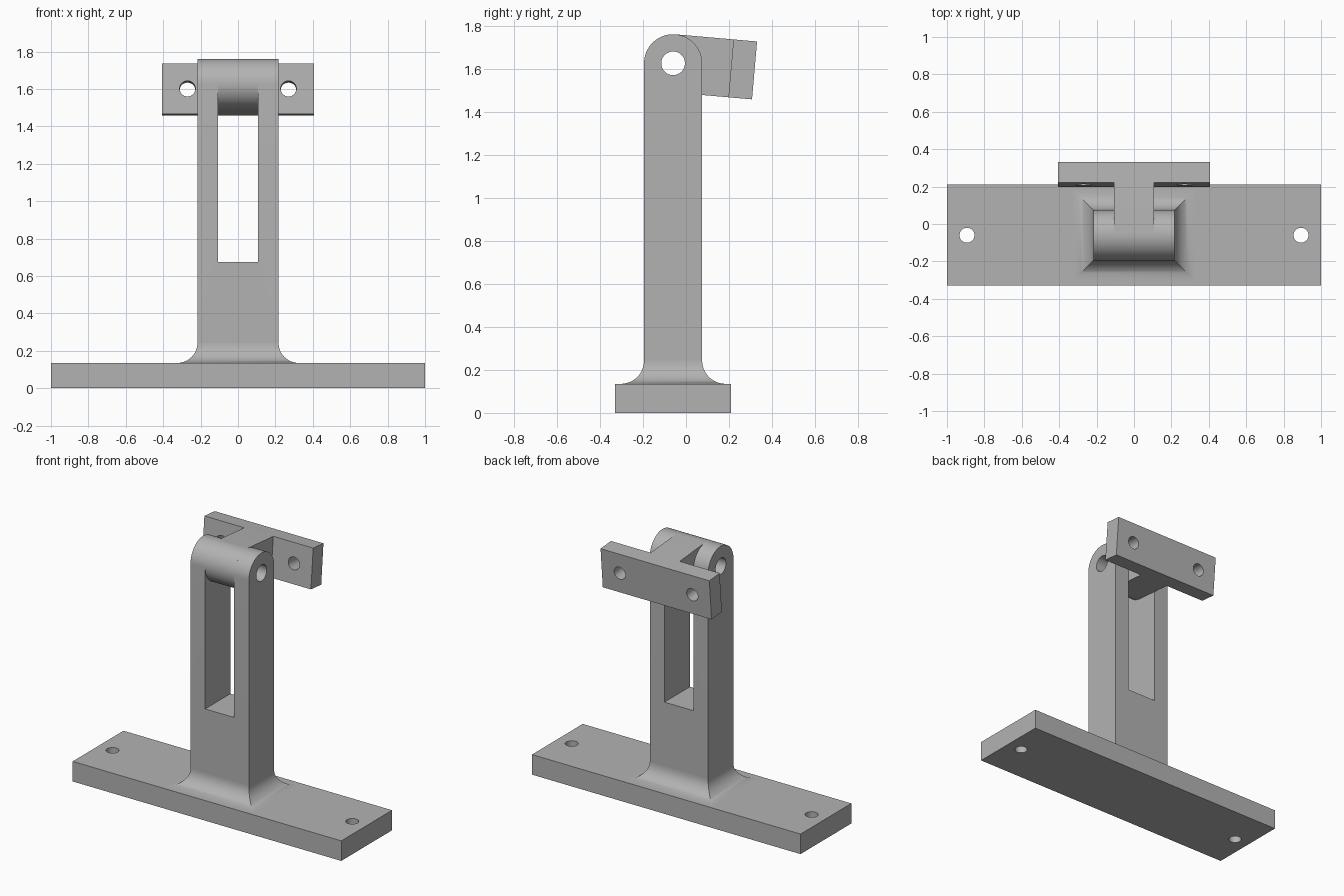
import bpy, bmesh, math
from mathutils import Matrix, Vector

cube = bpy.data.objects.get("Cube")
if cube:
    bpy.data.objects.remove(cube, do_unlink=True)

PIVOT = Vector((0, -0.06, 1.625))
R = 0.135            # knuckle radius, half the post depth
HALF = 0.217         # half post width
SLOT = 0.108         # half slot width
BASE_TOP = 0.135
FILLET = 0.108
TILT = Matrix.Translation(PIVOT) @ Matrix.Rotation(math.radians(-5), 4, 'X')

grey = bpy.data.materials.new("plain_grey")
grey.use_nodes = True
grey.diffuse_color = (0.45, 0.45, 0.45, 1)
grey.node_tree.nodes["Principled BSDF"].inputs["Base Color"].default_value = grey.diffuse_color


def finish(name, bm, matrix=Matrix()):
    bmesh.ops.transform(bm, matrix=matrix, verts=bm.verts)
    bmesh.ops.recalc_face_normals(bm, faces=bm.faces)
    mesh = bpy.data.meshes.new(name)
    bm.to_mesh(mesh)
    bm.free()
    mesh.materials.append(grey)
    obj = bpy.data.objects.new(name, mesh)
    bpy.context.collection.objects.link(obj)
    return obj


def box(name, lo, hi, matrix=Matrix()):
    bm = bmesh.new()
    bmesh.ops.create_cube(bm, size=1)
    lo, hi = Vector(lo), Vector(hi)
    place = Matrix.Translation((lo + hi) / 2) @ Matrix.Diagonal((*(hi - lo), 1))
    return finish(name, bm, matrix @ place)


def extrude_x(name, profile, half, matrix=Matrix()):
    """Solid from a (y, z) outline, spanning -half..half in x."""
    bm = bmesh.new()
    face = bm.faces.new([bm.verts.new((-half, y, z)) for y, z in profile])
    ext = bmesh.ops.extrude_face_region(bm, geom=[face])
    moved = [v for v in ext["geom"] if isinstance(v, bmesh.types.BMVert)]
    bmesh.ops.translate(bm, verts=moved, vec=(2 * half, 0, 0))
    return finish(name, bm, matrix)


def rod(radius, length, matrix):
    bm = bmesh.new()
    bmesh.ops.create_cone(bm, cap_ends=True, segments=48, radius1=radius,
                          radius2=radius, depth=length)
    return finish("cutter", bm, matrix)


def cut(obj, *cutters):
    for c in cutters:
        mod = obj.modifiers.new("cut", 'BOOLEAN')
        mod.operation, mod.solver, mod.object = 'DIFFERENCE', 'EXACT', c
    bpy.context.view_layer.update()
    deps = bpy.context.evaluated_depsgraph_get()
    mesh = bpy.data.meshes.new_from_object(obj.evaluated_get(deps))
    obj.modifiers.clear()
    obj.data = mesh
    for c in cutters:
        bpy.data.objects.remove(c, do_unlink=True)


def arc(start, end, steps, radius=R):
    angles = [math.radians(start + (end - start) * i / steps) for i in range(steps + 1)]
    return [(radius * math.cos(a), radius * math.sin(a)) for a in angles]


def pin_hole():
    return rod(0.055, 1, Matrix.Translation(PIVOT) @ Matrix.Rotation(math.pi / 2, 4, 'Y'))


# Base plate with two screw holes
base = box("base_plate", (-1, -0.33, 0), (1, 0.21, BASE_TOP))
cut(base, *[rod(0.04, 0.6, Matrix.Translation((s * 0.893, PIVOT.y, 0))) for s in (-1, 1)])

# Flared fillet with mitred corners between base and post
bm = bmesh.new()
rings = []
for i in range(13):
    a = math.pi / 2 * i / 12
    d = FILLET * (1 - math.sin(a))
    z = BASE_TOP + FILLET * (1 - math.cos(a))
    rings.append([bm.verts.new((sx * (HALF + d), PIVOT.y + sy * (R + d), z))
                  for sx, sy in ((-1, -1), (1, -1), (1, 1), (-1, 1))])
for low, high in zip(rings, rings[1:]):
    for k in range(4):
        n = (k + 1) % 4
        bm.faces.new((low[k], low[n], high[n], high[k]))
fillet = finish("post_fillet", bm)

# Upright post with rounded top, forked by a tall slot
foot = BASE_TOP + FILLET
outline = [(PIVOT.y + y, PIVOT.z + z) for y, z in arc(0, 180, 32)]
outline += [(PIVOT.y - R, foot), (PIVOT.y + R, foot)]
post = extrude_x("forked_post", outline, HALF)
cut(post, box("cutter", (-SLOT, -1, 0.675), (SLOT, 1, 2)), pin_hole())

# Tilted tongue with round knuckle between the prongs
tongue = extrude_x("hinge_tongue", arc(90, 270, 32) + [(0.27, -R), (0.27, R)], SLOT, TILT)
cut(tongue, pin_hole())

# Mounting plate on the end of the tongue, with two screw holes
plate = box("mounting_plate", (-0.405, 0.27, -R), (0.405, 0.38, R), TILT)
cut(plate, *[rod(0.042, 0.5, TILT @ Matrix.Translation((s * 0.27, 0.325, 0))
                 @ Matrix.Rotation(math.pi / 2, 4, 'X')) for s in (-1, 1)])

# Smooth the curved surfaces, keep the corners crisp
bpy.ops.object.select_all(action='DESELECT')
for obj in (base, fillet, post, tongue, plate):
    obj.select_set(True)
bpy.context.view_layer.objects.active = post
bpy.ops.object.shade_smooth_by_angle(angle=math.radians(30))
